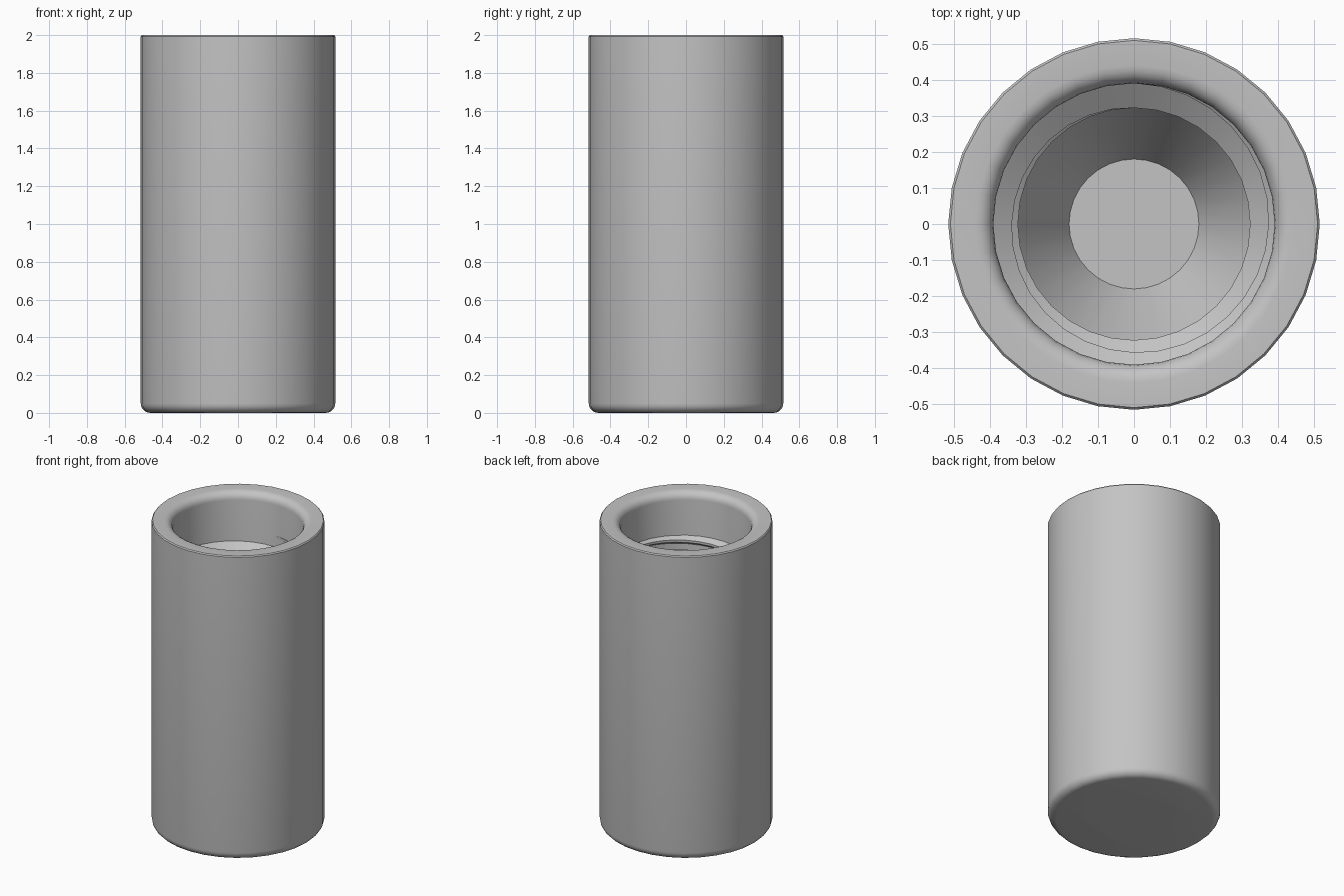
import bpy
import bmesh
import math
from math import cos, sin, pi

cube = bpy.data.objects.get("Cube")
if cube:
    bpy.data.objects.remove(cube, do_unlink=True)

SIDES = 32
OUTER, BORE, MINOR, FLOOR = 0.515, 0.39, 0.322, 0.18
FILLET = 0.05
PITCH = 0.125

steel = bpy.data.materials.new("grey_steel")
steel.use_nodes = True
grey = (0.55, 0.55, 0.55, 1)
steel.diffuse_color = grey
steel.node_tree.nodes["Principled BSDF"].inputs["Base Color"].default_value = grey


def make_object(name, bm):
    mesh = bpy.data.meshes.new(name)
    bm.to_mesh(mesh)
    bm.free()
    obj = bpy.data.objects.new(name, mesh)
    bpy.context.collection.objects.link(obj)
    mesh.materials.append(steel)
    return obj


def activate(obj):
    bpy.ops.object.select_all(action='DESELECT')
    obj.select_set(True)
    bpy.context.view_layer.objects.active = obj


def arc(cx, cz, start, end, steps=5):
    angles = [math.radians(start + (end - start) * i / steps) for i in range(steps + 1)]
    return [(cx + FILLET * cos(a), cz + FILLET * sin(a)) for a in angles]


# Sleeve: lathed profile from the base, up the outside, and down the bore
profile = arc(OUTER - FILLET, FILLET, -90, 0)
profile += [(OUTER, 1.993), (OUTER - 0.006, 2.0)]
profile += arc(BORE + FILLET, 2 - FILLET, 90, 180)
profile += [(BORE, 0.76), (MINOR, 0.75), (FLOOR, 0.5)]

bm = bmesh.new()
rings = [[bm.verts.new((r * cos(2 * pi * i / SIDES), r * sin(2 * pi * i / SIDES), z))
          for i in range(SIDES)] for r, z in profile]
for low, high in zip(rings, rings[1:]):
    for i in range(SIDES):
        j = (i + 1) % SIDES
        bm.faces.new((low[i], low[j], high[j], high[i]))
bm.faces.new(rings[-1])
bm.faces.new(rings[0][::-1])
bmesh.ops.recalc_face_normals(bm, faces=bm.faces)
sleeve = make_object("threaded_sleeve", bm)

# Hexagonal socket in the base
bm = bmesh.new()
bmesh.ops.create_cone(bm, cap_ends=True, segments=6, radius1=0.24, radius2=0.24, depth=0.7)
for v in bm.verts:
    a = round(math.atan2(v.co.y, v.co.x) / (pi / 6)) * pi / 6
    v.co.x, v.co.y = 0.24 * cos(a), 0.24 * sin(a)
# put a corner on the x axis
if not any(abs(v.co.y) < 1e-4 for v in bm.verts):
    for v in bm.verts:
        v.co.x, v.co.y = v.co.y, v.co.x
cutter = make_object("socket_cutter", bm)
cutter.hide_render = True
cut = sleeve.modifiers.new("hex_socket", 'BOOLEAN')
cut.operation = 'DIFFERENCE'
cut.solver = 'EXACT'
cut.object = cutter
activate(sleeve)
bpy.ops.object.modifier_apply(modifier=cut.name)
bpy.data.objects.remove(cutter, do_unlink=True)
bpy.ops.object.shade_smooth_by_angle(angle=math.radians(35))

# Internal thread: a ridge winding down the bore, growing in over its first turn
START, END = 1.74, 0.8
steps = int((START - END) / PITCH * SIDES)
bm = bmesh.new()
sections = []
for s in range(steps + 1):
    turn = s / SIDES
    a = pi / 2 - 2 * pi * turn
    z = START - PITCH * turn
    grow = min(1, turn, (steps - s) / SIDES * 4)
    crest = BORE - (BORE - MINOR) * grow
    half = PITCH * (0.06 + 0.4 * grow)
    ridge = [(BORE, z + half), (crest, z + PITCH * 0.06),
             (crest, z - PITCH * 0.06), (BORE, z - half)]
    sections.append([bm.verts.new((r * cos(a), r * sin(a), h)) for r, h in ridge])
for one, two in zip(sections, sections[1:]):
    for k in range(3):
        bm.faces.new((one[k], one[k + 1], two[k + 1], two[k]))
bm.normal_update()
# the ridge faces the axis
middle = bm.faces[:][len(bm.faces) // 6 * 3 + 1] if bm.faces.ensure_lookup_table() is None else None
if middle.normal.dot(middle.calc_center_median().to_2d().to_3d()) > 0:
    bmesh.ops.reverse_faces(bm, faces=bm.faces[:])
thread = make_object("internal_thread", bm)
activate(thread)
bpy.ops.object.shade_smooth_by_angle(angle=math.radians(30))
